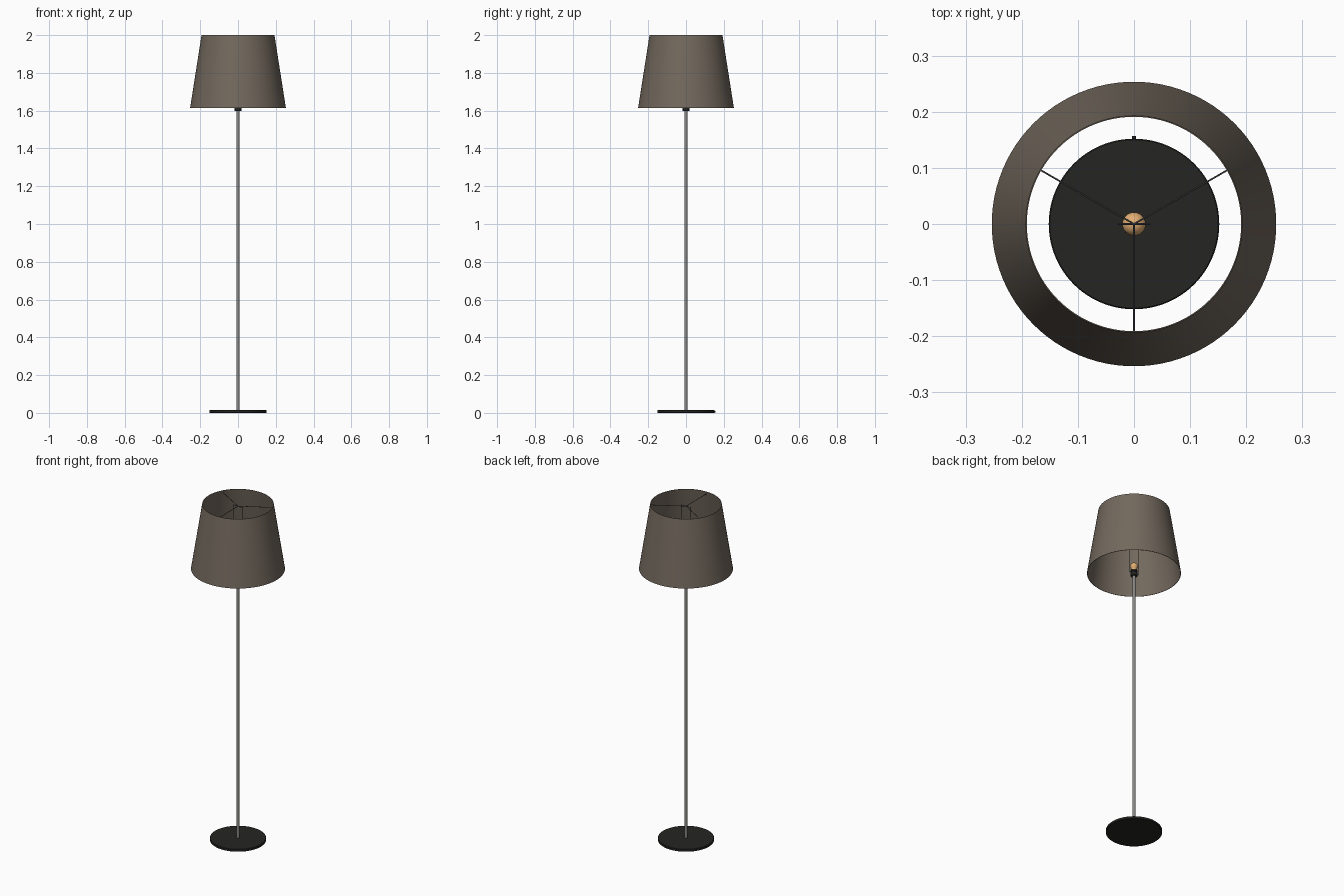
import bpy, bmesh, math
from mathutils import Vector

if "Cube" in bpy.data.objects:
    bpy.data.objects.remove(bpy.data.objects["Cube"])


def material(name, rgb):
    m = bpy.data.materials.new(name)
    m.diffuse_color = (*rgb, 1)
    m.use_nodes = True
    m.node_tree.nodes["Principled BSDF"].inputs["Base Color"].default_value = m.diffuse_color
    return m


FABRIC = material("taupe_fabric", (0.17, 0.14, 0.11))
BLACK = material("black_metal", (0.018, 0.018, 0.017))
STEEL = material("steel", (0.25, 0.25, 0.24))
WIRE = material("dark_wire", (0.06, 0.06, 0.06))
GLOW = material("warm_bulb", (0.75, 0.42, 0.17))


def finish(name, bm, mat):
    bmesh.ops.remove_doubles(bm, verts=bm.verts, dist=1e-5)
    bmesh.ops.recalc_face_normals(bm, faces=bm.faces)
    me = bpy.data.meshes.new(name)
    bm.to_mesh(me)
    bm.free()
    ob = bpy.data.objects.new(name, me)
    bpy.context.collection.objects.link(ob)
    me.materials.append(mat)
    bpy.ops.object.select_all(action='DESELECT')
    ob.select_set(True)
    bpy.context.view_layer.objects.active = ob
    bpy.ops.object.shade_smooth_by_angle(angle=math.radians(35))
    return ob


def lathe(name, profile, mat, steps=64):
    """Spin a list of (radius, z) points around the z axis."""
    bm = bmesh.new()
    vs = [bm.verts.new((r, 0, z)) for r, z in profile]
    es = [bm.edges.new(p) for p in zip(vs, vs[1:])]
    bmesh.ops.spin(bm, geom=vs + es, axis=(0, 0, 1), cent=(0, 0, 0),
                   angle=math.tau, steps=steps)
    return finish(name, bm, mat)


def rod(name, a, b, r, mat):
    """Round bar between two points."""
    a, b = Vector(a), Vector(b)
    bm = bmesh.new()
    bmesh.ops.create_cone(bm, cap_ends=True, segments=12, radius1=r,
                          radius2=r, depth=(b - a).length)
    rot = (b - a).to_track_quat('Z', 'Y').to_matrix()
    bmesh.ops.rotate(bm, verts=bm.verts, matrix=rot)
    bmesh.ops.translate(bm, verts=bm.verts, vec=(a + b) / 2)
    return finish(name, bm, mat)


# Weighted base disc with softened rim, and cord outlet at the back
lathe("base", [(0, 0), (0.150, 0), (0.152, 0.002), (0.152, 0.013),
               (0.150, 0.015), (0, 0.015)], BLACK, 96)
rod("cord_outlet", (0, 0.145, 0.007), (0, 0.157, 0.007), 0.004, BLACK)

# Pole
lathe("pole", [(0, 0.012), (0.008, 0.012), (0.008, 1.605), (0, 1.605)], STEEL, 32)

# Bulb holder and bulb
lathe("socket", [(0, 1.597), (0.017, 1.597), (0.019, 1.600), (0.019, 1.614),
                 (0.016, 1.616), (0.016, 1.620), (0.019, 1.622),
                 (0.019, 1.632), (0, 1.632)], BLACK, 32)
bulb = [(0.013, 1.628), (0.014, 1.638)]
bulb += [(0.021 * math.cos(t), 1.657 + 0.021 * math.sin(t))
         for t in [math.radians(-40 + 13 * i) for i in range(10)]]
lathe("bulb", bulb + [(0, 1.678)], GLOW, 32)

# Thin-walled tapered shade
lathe("shade", [(0.2535, 1.615), (0.193, 2.0), (0.191, 2.0), (0.2515, 1.615),
                (0.2535, 1.615)], FABRIC, 96)

# Wire harp carrying the shade
TOP = 1.987
for side, s in (("left", -1), ("right", 1)):
    rod("harp_foot_" + side, (0, 0, 1.615), (s * 0.03, 0, 1.615), 0.0015, WIRE)
    rod("harp_side_" + side, (s * 0.03, 0, 1.6135), (s * 0.03, 0, TOP + 0.0015), 0.0015, WIRE)
rod("harp_top", (-0.03, 0, TOP), (0.03, 0, TOP), 0.0015, WIRE)

# Three spokes out to the shade rim
for i in range(3):
    a = math.radians(30 + 120 * i)
    rod(f"spoke_{i + 1}", (0, 0, TOP),
        (0.1935 * math.cos(a), 0.1935 * math.sin(a), TOP), 0.0015, WIRE)
